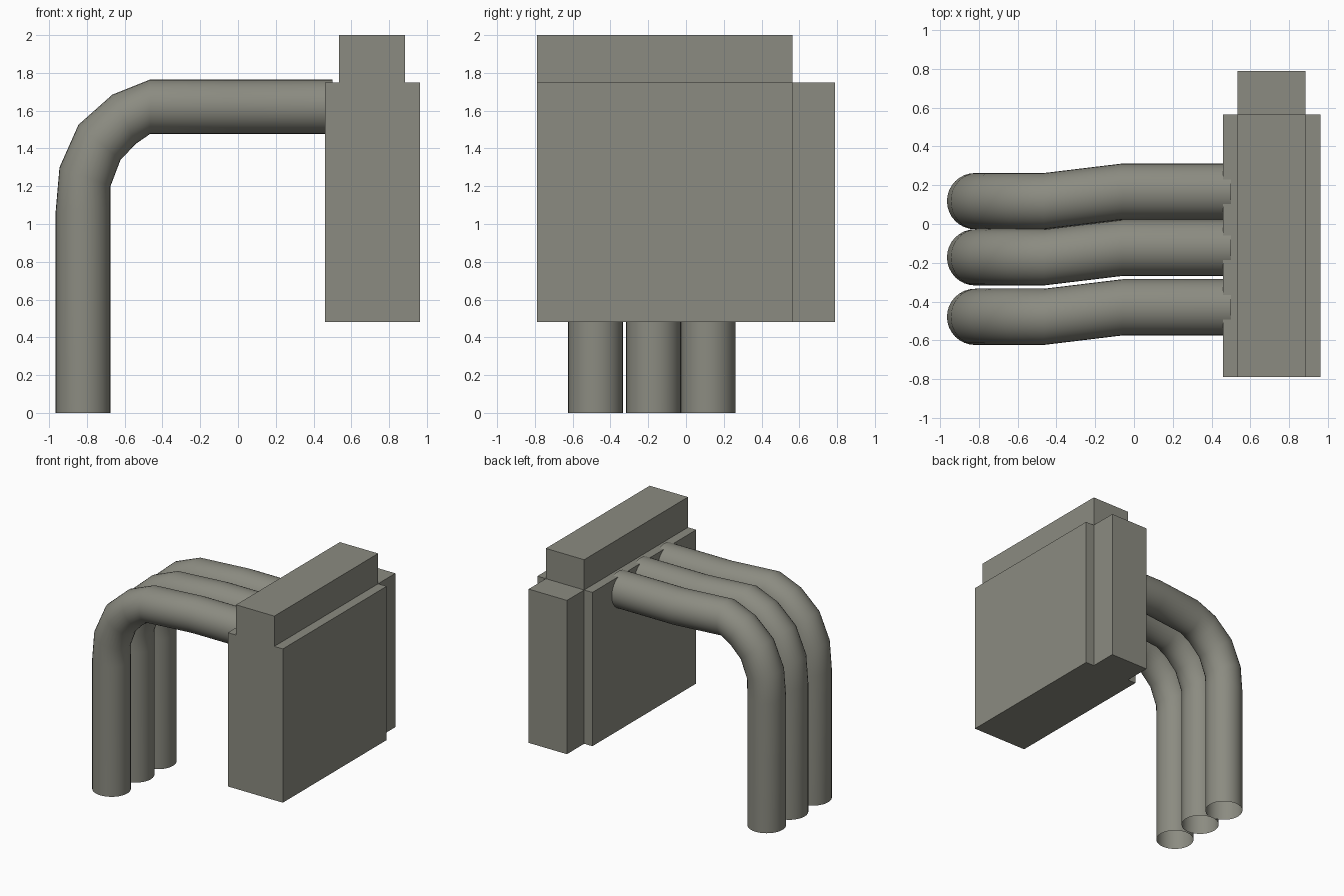
import bpy, bmesh, math
from mathutils import Vector

if "Cube" in bpy.data.objects:
    bpy.data.objects.remove(bpy.data.objects["Cube"])

grey = bpy.data.materials.new("warm grey")
grey.diffuse_color = (0.26, 0.26, 0.22, 1)
grey.use_nodes = True
grey.node_tree.nodes["Principled BSDF"].inputs["Base Color"].default_value = grey.diffuse_color


def make_object(name, bm, smooth=False):
    bmesh.ops.recalc_face_normals(bm, faces=bm.faces)
    for f in bm.faces:
        f.smooth = smooth
    me = bpy.data.meshes.new(name)
    bm.to_mesh(me)
    bm.free()
    me.materials.append(grey)
    ob = bpy.data.objects.new(name, me)
    bpy.context.collection.objects.link(ob)
    return ob


def extrude_profile(name, pts, y0, y1):
    bm = bmesh.new()
    face = bm.faces.new([bm.verts.new((x, y0, z)) for x, z in pts])
    res = bmesh.ops.extrude_face_region(bm, geom=[face])
    moved = [v for v in res["geom"] if isinstance(v, bmesh.types.BMVert)]
    bmesh.ops.translate(bm, verts=moved, vec=(0, y1 - y0, 0))
    if not face.is_valid or len(bm.faces) < len(pts) + 2:
        bm.faces.new([v for v in bm.verts if v not in moved])
    return make_object(name, bm)


# Stepped wall block with narrow raised top
extrude_profile("wall_block", [(0.46, 0.48), (0.963, 0.48), (0.963, 1.75), (0.885, 1.75),
                               (0.885, 2.0), (0.535, 2.0), (0.535, 1.75), (0.46, 1.75)],
                -0.79, 0.565)
# Narrow tongue at the back end
extrude_profile("back_tongue", [(0.535, 0.48), (0.885, 0.48), (0.885, 1.75), (0.535, 1.75)],
                0.565, 0.79)

# Pipe rings: outer (x, z), inner (x, z), sideways shift
RINGS = [((-0.965, 0.0), (-0.675, 0.0), 0),
         ((-0.965, 1.07), (-0.675, 1.07), 0),
         ((-0.945, 1.30), (-0.675, 1.20), 0),
         ((-0.845, 1.525), (-0.622, 1.34), 0),
         ((-0.665, 1.685), (-0.54, 1.425), 0),
         ((-0.465, 1.765), (-0.465, 1.477), 0),
         ((-0.06, 1.765), (-0.06, 1.477), 0.049),
         ((0.50, 1.765), (0.50, 1.477), 0.049)]
RADIUS, SIDES = 0.145, 32


def pipe(name, y):
    bm = bmesh.new()
    prev = None
    for o, i, dy in RINGS:
        outer, inner = Vector((o[0], y + dy, o[1])), Vector((i[0], y + dy, i[1]))
        mid, half = (outer + inner) / 2, (outer - inner) / 2
        ring = []
        for k in range(SIDES):
            a = 2 * math.pi * k / SIDES
            ring.append(bm.verts.new(mid + half * math.cos(a)
                                     + Vector((0, RADIUS * math.sin(a), 0))))
        if prev:
            for k in range(SIDES):
                n = (k + 1) % SIDES
                bm.faces.new((prev[k], prev[n], ring[n], ring[k]))
        prev = ring
    make_object(name, bm, True)


# Three open-ended bent pipes
for n, y in enumerate((0.118, -0.172, -0.479)):
    pipe(f"bent_pipe_{n + 1}", y)
